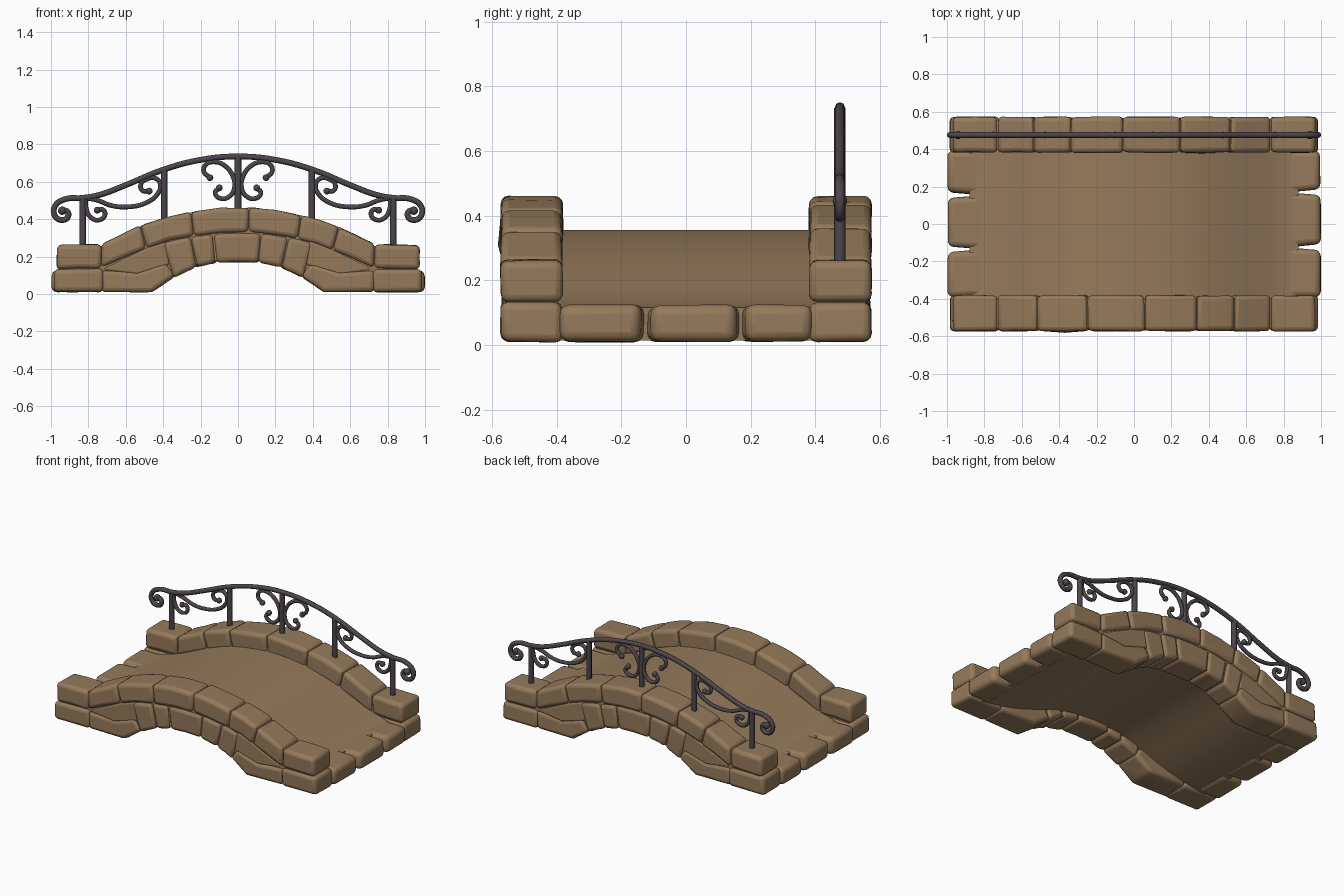
import bpy, bmesh, math, random
from mathutils import Vector

if "Cube" in bpy.data.objects:
    bpy.data.objects.remove(bpy.data.objects["Cube"])

random.seed(4)


def material(name, rgb):
    m = bpy.data.materials.new(name)
    m.diffuse_color = (*rgb, 1)
    m.use_nodes = True
    m.node_tree.nodes["Principled BSDF"].inputs["Base Color"].default_value = m.diffuse_color
    return m


STONE = material("tan_stone", (0.30, 0.195, 0.105))
IRON = material("dark_iron", (0.075, 0.062, 0.072))

# Height curves over |x|
TOP = [(0, .464), (.14, .457), (.26, .437), (.4, .407), (.53, .363), (.73, .265), (1, .262)]
SEAM = [(0, .33), (.12, .327), (.245, .308), (.37, .285), (.49, .243), (.73, .138), (1, .132)]
ARCH = [(0, .17), (.12, .167), (.23, .142), (.33, .095), (.46, .01), (1, .01)]
DECK = [(0, .356), (.12, .351), (.25, .333), (.37, .303), (.49, .26), (.6, .21), (.7, .165), (.78, .133), (.88, .115)]
VAULT = [(0, .207), (.12, .202), (.25, .182), (.37, .145), (.49, .098), (.6, .062), (.7, .04), (.78, .026), (.88, .014)]


def height(curve, x):
    x = abs(x)
    for (a, p), (b, q) in zip(curve, curve[1:]):
        if x <= b:
            return p + (q - p) * (x - a) / (b - a)
    return curve[-1][1]


def prism(name, profile, y0, y1, bevel=0.0, jitter=0.0, taper=0.0):
    """Extrude an x-z outline along y, with worn bevelled edges."""
    bm = bmesh.new()
    rings = [[bm.verts.new((x, y, z)) for x, z in profile] for y in (y0, y1)]
    bm.faces.new(rings[0])
    bm.faces.new(rings[1][::-1])
    n = len(profile)
    for i in range(n):
        j = (i + 1) % n
        bm.faces.new((rings[0][j], rings[0][i], rings[1][i], rings[1][j]))
    mid = (y0 + y1) / 2
    for v in bm.verts:
        if abs(v.co.x) > .9 and abs(v.co.y) < .3:
            v.co.y += math.copysign(taper, mid - v.co.y)
        v.co += Vector([random.uniform(-jitter, jitter) for _ in range(3)])
        v.co.z = max(v.co.z, 0.003)
    bmesh.ops.recalc_face_normals(bm, faces=bm.faces)
    me = bpy.data.meshes.new(name)
    bm.to_mesh(me)
    bm.free()
    ob = bpy.data.objects.new(name, me)
    bpy.context.collection.objects.link(ob)
    me.materials.append(STONE)
    if bevel:
        mod = ob.modifiers.new("worn_edges", 'BEVEL')
        mod.width, mod.segments, mod.limit_method = bevel, 3, 'ANGLE'
        mod.angle_limit = math.radians(35)
    bpy.ops.object.select_all(action='DESELECT')
    ob.select_set(True)
    bpy.context.view_layer.objects.active = ob
    bpy.ops.object.shade_smooth_by_angle(angle=math.radians(40))
    return ob


def span(a, b, upper, lower, squeeze):
    """Outline of a stone between two joints, following two height curves."""
    xs = [a + (b - a) * t / 2 for t in range(3)]
    low = [x * (squeeze if abs(x) < .7 else 1) for x in xs]
    return [(x, height(lower, x)) for x in low] + [(x, height(upper, x)) for x in reversed(xs)]


# Stone curbs: the rear one is the front one turned half way round
for side, s in (("front", 1), ("rear", -1)):
    def stone(name, outline, inset=0.0, bevel=.024):
        pts = [(s * x, z) for x, z in outline]
        prism(f"{side}_{name}", pts, s * (-.573 + inset), s * -.382, bevel, .003)

    # Mortar core that closes the joints
    xs = [-.95 + 1.9 * i / 38 for i in range(39)]
    prism(f"{side}_mortar_core", [(x, height(ARCH, x) + .014) for x in xs]
          + [(x, height(TOP, x) - .014) for x in reversed(xs)], s * -.555, s * -.396)

    # Coping course
    joints = [-.97, -.73, -.52, -.25, .06, .34, .54, .73, .97]
    for a, b in zip(joints, joints[1:]):
        stone("coping_stone", span(a, b, TOP, SEAM, .94))
    # Arch ring
    joints = [-.40, -.255, -.135, .125, .27, .40]
    for a, b in zip(joints, joints[1:]):
        stone("arch_stone", span(a, b, SEAM, ARCH, .87), .005)
    # Base blocks, springers and wedge fillers
    for m in (-1, 1):
        stone("base_block", [(m * .985, .01), (m * .72, .01), (m * .72, .135), (m * .98, .132)])
        stone("springer", [(m * .73, .01), (m * .46, .01), (m * .335, .095),
                           (m * .385, .165), (m * .54, .115), (m * .73, .13)], .004)
        stone("wedge_stone", [(m * .73, .132), (m * .54, .105), (m * .365, .155),
                              (m * .38, .285), (m * .49, .246)], .012, .012)

# End sills: three stones across each end
for m, cuts in ((-1, (-.39, -.135, .155, .39)), (1, (-.39, -.125, .17, .39))):
    for a, b in zip(cuts, cuts[1:]):
        prism("end_sill_stone", [(m * .998, .01), (m * .83, .01), (m * .80, .122), (m * .996, .126)],
              a, b, .03, .003, .016)

# Arched deck slab
xs = [-.88 + 1.76 * i / 32 for i in range(33)]
prism("deck", [(x, height(VAULT, x)) for x in xs] + [(x, height(DECK, x)) for x in reversed(xs)], -.40, .40)

# Iron railing on the rear curb
RAIL_Y = .476


def rod(name, pts, radius, ball=()):
    """Round bar through x-z points, with a bead on the curled ends."""
    cu = bpy.data.curves.new(name, 'CURVE')
    cu.dimensions = '3D'
    cu.bevel_depth, cu.bevel_resolution, cu.resolution_u = radius, 2, 5
    cu.use_fill_caps = True
    sp = cu.splines.new('BEZIER')
    sp.bezier_points.add(len(pts) - 1)
    for bp, (x, z) in zip(sp.bezier_points, pts):
        bp.co = (x, RAIL_Y, z)
        bp.handle_left_type = bp.handle_right_type = 'AUTO'
    ob = bpy.data.objects.new(name, cu)
    bpy.context.collection.objects.link(ob)
    cu.materials.append(IRON)
    bpy.ops.object.select_all(action='DESELECT')
    ob.select_set(True)
    bpy.context.view_layer.objects.active = ob
    bpy.ops.object.convert(target='MESH')
    bpy.ops.object.shade_smooth_by_angle(angle=math.radians(50))
    for x, z in ball:
        bpy.ops.mesh.primitive_uv_sphere_add(segments=12, ring_count=8, radius=radius * 1.45,
                                             location=(x, RAIL_Y, z))
        bead = bpy.context.object
        bead.name = "scroll_bead"
        bead.data.materials.append(IRON)
        bpy.ops.object.shade_smooth_by_angle(angle=math.radians(50))


# Handrail with curled ends
half = [(.2, .717), (.4, .664), (.61, .578), (.74, .53), (.835, .513), (.92, .508), (.975, .475),
        (.982, .425), (.945, .395), (.908, .415), (.915, .443), (.94, .445)]
rod("handrail", [(-x, z) for x, z in reversed(half)] + [(0, .735)] + half, .0155,
    [(-.94, .445), (.94, .445)])

# Posts
for x, z0, z1 in ((-.83, .25, .51), (-.395, .39, .664), (0, .44, .733), (.395, .39, .664), (.83, .25, .51)):
    rod("rail_post", [(x, z0), (x, z1)], .0175)

# Scrolls, mirrored left and right
S_SCROLL = [(.825, .515), (.75, .50), (.675, .472), (.58, .466), (.49, .488), (.43, .535), (.415, .585),
            (.44, .618), (.485, .615), (.52, .585), (.51, .552), (.475, .55)]
S_CURL = [(.815, .51), (.81, .45), (.785, .408), (.745, .395), (.712, .42), (.722, .45), (.752, .448)]
C_SCROLL = [(.15, .622), (.183, .655), (.172, .692), (.125, .706), (.07, .685), (.03, .635), (.018, .575),
            (.042, .525), (.09, .51), (.122, .54), (.1, .567)]
for m in (-1, 1):
    for name, pts, beads in (("long_scroll", S_SCROLL, (-1,)), ("short_curl", S_CURL, (-1,)),
                             ("centre_scroll", C_SCROLL, (0, -1))):
        pts = [(m * x, z) for x, z in pts]
        rod(name, pts, .0125, [pts[i] for i in beads])
